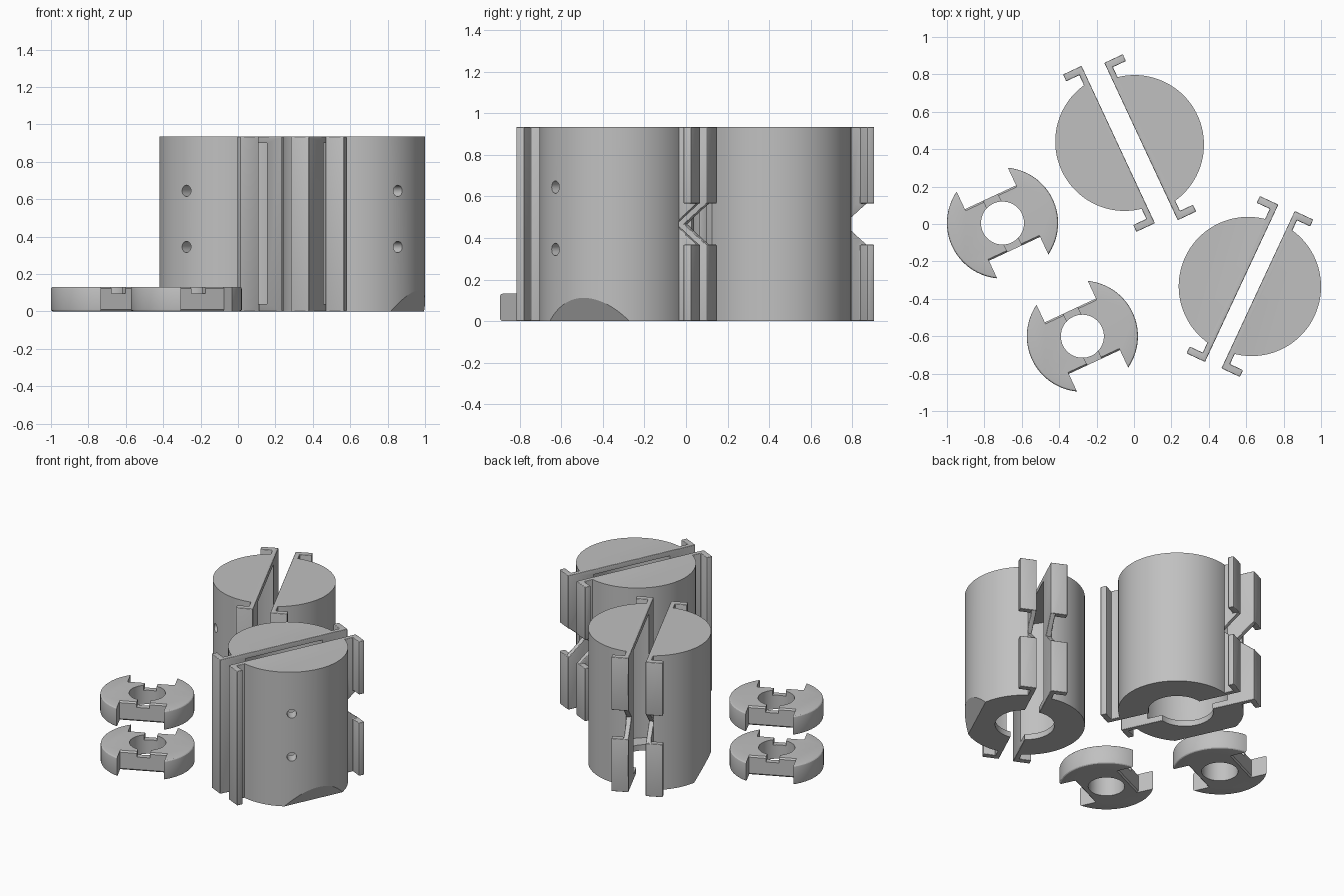
import bpy, bmesh, math
from mathutils import Matrix

if "Cube" in bpy.data.objects:
    bpy.data.objects.remove(bpy.data.objects["Cube"])

grey = bpy.data.materials.new("plain grey")
grey.diffuse_color = (0.53, 0.53, 0.53, 1)
grey.use_nodes = True
grey.node_tree.nodes["Principled BSDF"].inputs["Base Color"].default_value = grey.diffuse_color


def prism(name, pts, lo, hi, place):
    """Extrude a 2D outline from lo to hi; place maps (a, b, depth) to a point."""
    bm = bmesh.new()
    ends = [[bm.verts.new(place(a, b, d)) for a, b in pts] for d in (lo, hi)]
    bm.faces.new(ends[0])
    bm.faces.new(ends[1])
    n = len(pts)
    for i in range(n):
        j = (i + 1) % n
        bm.faces.new((ends[0][i], ends[0][j], ends[1][j], ends[1][i]))
    bmesh.ops.recalc_face_normals(bm, faces=bm.faces[:])
    me = bpy.data.meshes.new(name)
    bm.to_mesh(me)
    bm.free()
    ob = bpy.data.objects.new(name, me)
    bpy.context.collection.objects.link(ob)
    return ob


def flat(a, b, d):      # outline in plan, extruded up
    return (a, b, d)


def side_u(a, b, d):    # outline in (x, z), extruded along y
    return (a, d, b)


def side_v(a, b, d):    # outline in (y, z), extruded along x
    return (d, a, b)


def arc(r, a0, a1, n):
    return [(r * math.cos(a0 + (a1 - a0) * i / n),
             r * math.sin(a0 + (a1 - a0) * i / n)) for i in range(n + 1)]


def circle(r, n=64):
    return arc(r, 0, math.tau, n)[:-1]


def box(a0, a1, b0, b1):
    return [(a0, b0), (a1, b0), (a1, b1), (a0, b1)]


def boolean(ob, other, op):
    m = ob.modifiers.new("cut", 'BOOLEAN')
    m.operation, m.object, m.solver = op, other, 'EXACT'
    other.hide_render = True


def bevel(ob, width):
    m = ob.modifiers.new("round", 'BEVEL')
    m.width, m.segments, m.limit_method = width, 3, 'ANGLE'
    m.angle_limit = math.radians(40)


def finish(ob, name, center, ux, vx):
    """Bake the modifiers and place the part with local x along ux, y along vx."""
    bpy.context.view_layer.update()
    deps = bpy.context.evaluated_depsgraph_get()
    me = bpy.data.meshes.new_from_object(ob.evaluated_get(deps))
    m = Matrix(((ux[0], vx[0], 0, center[0]), (ux[1], vx[1], 0, center[1]),
                (0, 0, 1, 0), (0, 0, 0, 1)))
    me.transform(m)
    if m.determinant() < 0:
        me.flip_normals()
    me.materials.clear()
    me.materials.append(grey)
    new = bpy.data.objects.new(name, me)
    bpy.context.collection.objects.link(new)
    for o in bpy.context.selected_objects:
        o.select_set(False)
    new.select_set(True)
    bpy.context.view_layer.objects.active = new
    bpy.ops.object.shade_smooth_by_angle(angle=math.radians(24))
    return new


H, R = 0.935, 0.371
S, C = math.sin(math.radians(25)), math.cos(math.radians(25))
helpers = []


def half_shell(detailed):
    # split plate with a hook on both ends
    e, h = .464, .147
    plate = prism("plate", [(-e, .038), (e, .038), (e, h), (.424, h),
                            (.424, .07), (-.424, .07), (-.424, h), (-e, h)],
                  0, H, flat)
    # rear end: gap in the hook and a V notch in the plate
    gap = prism("gap_cutter", box(-.6, -.4, .368, .566), .07, .3, side_u)
    wedge = prism("notch_cutter", [(-.6, .368), (-.458, .368), (-.34, .467),
                                   (-.458, .566), (-.6, .566)], -.1, .3, side_u)
    boolean(plate, gap, 'DIFFERENCE')
    boolean(plate, wedge, 'DIFFERENCE')
    bevel(plate, .012)
    # half cylinder body
    t = math.asin(.052 / R)
    body = prism("body", arc(R, t, math.pi - t, 72), 0, H, flat)
    boolean(body, plate, 'UNION')
    # inner cavity and round opening in the floor
    cutters = [prism("cavity_cutter", circle(.283, 72), .04, .9, flat),
               prism("floor_cutter", circle(.18), -.1, .1, flat),
               prism("body_notch_cutter", [(-.6, .368), (-.458, .368), (-.34, .467),
                                           (-.458, .566), (-.6, .566)], 0, .07, side_u)]
    if detailed:
        # slanted foot cut and two screw holes
        cutters.append(prism("foot_cutter", [(.246, -.1), (.482, .3), (.8, .3),
                                             (.8, -.1)], -.5, .5, side_v))
        turn = Matrix.Rotation(math.radians(-27.5), 4, 'Z')
        for z in (.345, .645):
            hole = prism("hole_cutter", circle(.03, 24), .2, .5, side_u)
            hole.data.transform(turn @ Matrix.Translation((0, 0, z)))
            cutters.append(hole)
    for c in cutters:
        boolean(body, c, 'DIFFERENCE')
    helpers.extend([plate, gap, wedge, body] + cutters)
    return body


# four half cylinders in two mirrored pairs
drilled, plain = half_shell(True), half_shell(False)
finish(drilled, "left_pair_outer_half", (-.05, .441), (S, -C), (-C, -S))
finish(plain, "left_pair_inner_half", (.003, .425), (S, -C), (C, S))
finish(plain, "right_pair_inner_half", (.61, -.333), (-S, -C), (-C, S))
finish(drilled, "right_pair_outer_half", (.629, -.335), (-S, -C), (C, -S))

# locking ring: rounded disc with a bore, a shallow top slot and two square
# notches whose inner edges are chamfered
T = .132
ring = prism("ring", circle(.297, 96), 0, T, flat)
bevel(ring, .012)
cutters = [prism("bore_cutter", circle(.115), -.1, .3, flat),
           prism("slot_cutter", box(-.042, .042, .097, .3), -.4, .4, side_u)]
for s in (1, -1):
    outline = [(.143, -.1), (.4, -.1), (.4, .3), (.143, .3), (.143, T),
               (.152, T - .01), (.152, .01), (.143, 0)]
    cutters.append(prism("square_cutter", [(s * y, z) for y, z in outline],
                         -.151, .151, side_v))
for c in cutters:
    boolean(ring, c, 'DIFFERENCE')
helpers += [ring] + cutters
for name, pos in (("rear_ring", (-.703, .005)), ("front_ring", (-.276, -.6))):
    finish(ring, name, pos, (C, S), (-S, C))

for ob in helpers:
    bpy.data.objects.remove(ob, do_unlink=True)
